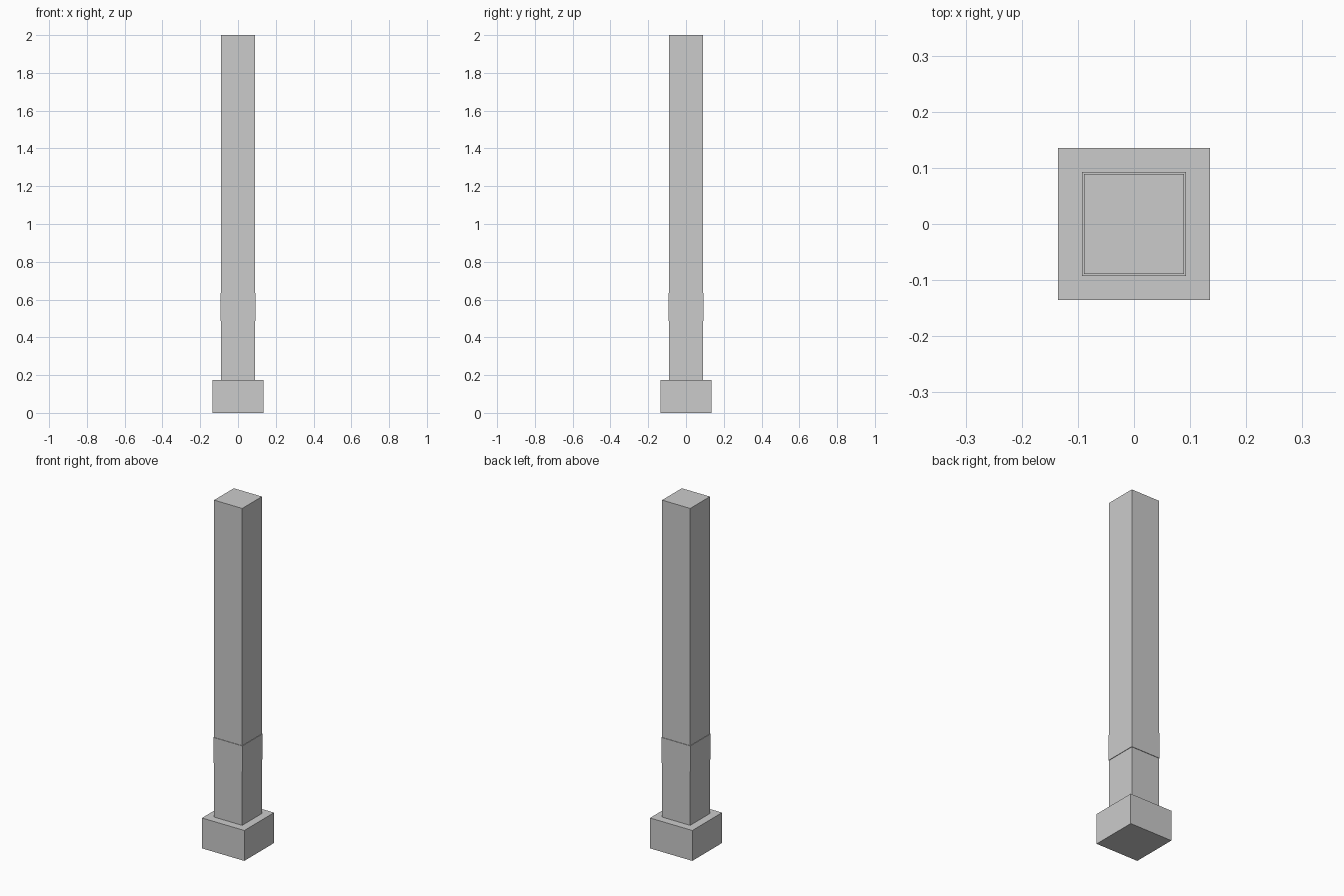
import bpy, bmesh

if "Cube" in bpy.data.objects:
    bpy.data.objects.remove(bpy.data.objects["Cube"])

# Stepped square profile: (half width, height) from the foot to the top
PROFILE = [
    (0.135, 0.0), (0.135, 0.175),    # plinth
    (0.0895, 0.175), (0.0895, 0.487),  # lower shaft
    (0.0925, 0.487), (0.0925, 0.634),  # raised band
    (0.0895, 0.634), (0.0895, 2.0),    # upper shaft
]


def square_ring(bm, half, z):
    corners = [(-1, -1), (1, -1), (1, 1), (-1, 1)]
    return [bm.verts.new((x * half, y * half, z)) for x, y in corners]


# Square post with plinth and band, as one closed shell
bm = bmesh.new()
rings = [square_ring(bm, h, z) for h, z in PROFILE]
for low, high in zip(rings, rings[1:]):
    for i in range(4):
        j = (i + 1) % 4
        bm.faces.new((low[i], low[j], high[j], high[i]))
bm.faces.new(rings[0][::-1])
bm.faces.new(rings[-1])
bmesh.ops.recalc_face_normals(bm, faces=bm.faces)

mesh = bpy.data.meshes.new("square_post")
bm.to_mesh(mesh)
bm.free()
post = bpy.data.objects.new("square_post", mesh)
bpy.context.collection.objects.link(post)
